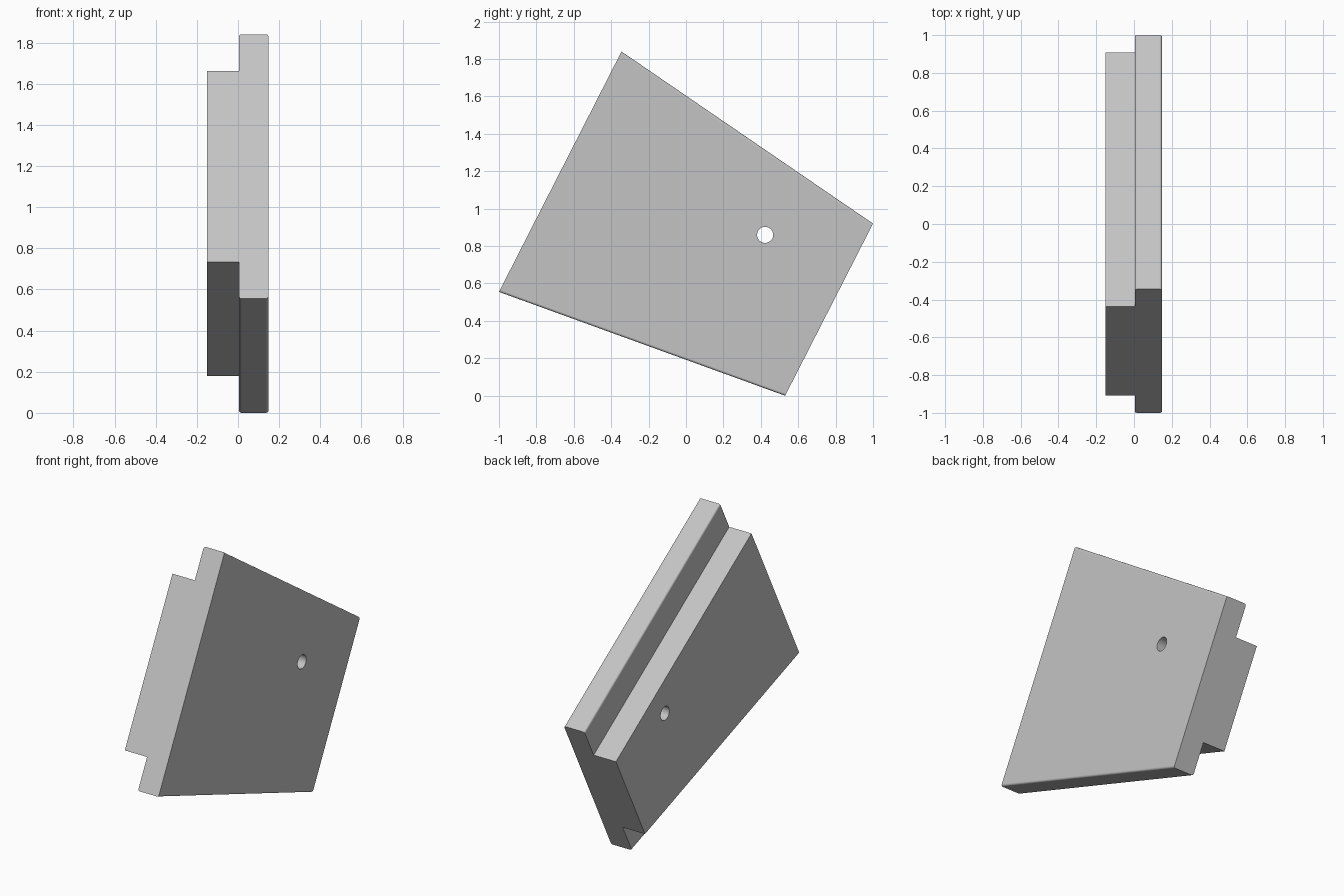
import bpy
import bmesh
import math
from mathutils import Vector

cube = bpy.data.objects.get("Cube")
if cube:
    bpy.data.objects.remove(cube, do_unlink=True)

grey = bpy.data.materials.new("plain grey")
grey.use_nodes = True
colour = (0.55, 0.55, 0.55, 1)
grey.diffuse_color = colour
grey.node_tree.nodes["Principled BSDF"].inputs["Base Color"].default_value = colour

# Ends of the slab: lower and upper corner (y, z) of each parallel end face
FRONT_END = (Vector((-1.0, 0.555)), Vector((-0.345, 1.84)))
REAR_END = (Vector((0.53, 0.0)), Vector((1.0, 0.92)))
OUTER, STEP, INNER = 0.148, 0.005, -0.15
INSET = 0.2
HOLES = [(-0.52, 0.86), (0.423, 0.86)]

# Stepped profile: x, which long edge (0 lower, 1 upper), inset from that edge
PROFILE = [(OUTER, 0, 0), (OUTER, 1, 0), (STEP, 1, 0), (STEP, 1, INSET),
           (INNER, 1, INSET), (INNER, 0, INSET), (STEP, 0, INSET), (STEP, 0, 0)]


def add_object(name, bm):
    bmesh.ops.recalc_face_normals(bm, faces=bm.faces)
    mesh = bpy.data.meshes.new(name)
    bm.to_mesh(mesh)
    bm.free()
    mesh.materials.append(grey)
    obj = bpy.data.objects.new(name, mesh)
    bpy.context.collection.objects.link(obj)
    return obj


def end_ring(bm, end):
    along = (end[1] - end[0]).normalized()
    ring = []
    for x, edge, inset in PROFILE:
        p = end[edge] + along * (-inset if edge else inset)
        ring.append(bm.verts.new((x, p.x, p.y)))
    return ring


# Stepped slab, joined from one end profile to the other
bm = bmesh.new()
front, rear = end_ring(bm, FRONT_END), end_ring(bm, REAR_END)
bm.faces.new(front)
bm.faces.new(rear)
for i in range(len(front)):
    j = (i + 1) % len(front)
    bm.faces.new((front[i], front[j], rear[j], rear[i]))

# Small rounds along the long edges of the wide plate
rounded = [bm.edges.get((front[i], rear[i]))
           for i, point in enumerate(PROFILE) if point[2] == 0]
bmesh.ops.bevel(bm, geom=rounded, offset=0.013, segments=4, profile=0.5,
                affect='EDGES', clamp_overlap=True)
slab = add_object("stepped_slab", bm)

# Two round through holes
bpy.context.view_layer.objects.active = slab
slab.select_set(True)
for n, (y, z) in enumerate(HOLES):
    bm = bmesh.new()
    bmesh.ops.create_cone(bm, cap_ends=True, segments=40,
                          radius1=0.043, radius2=0.043, depth=1)
    for v in bm.verts:
        v.co = Vector((v.co.z, y + v.co.x, z + v.co.y))
    cutter = add_object(f"hole_cutter_{n + 1}", bm)
    cutter.hide_render = True
    cut = slab.modifiers.new("hole", 'BOOLEAN')
    cut.operation = 'DIFFERENCE'
    cut.solver = 'EXACT'
    cut.object = cutter
    bpy.ops.object.modifier_apply(modifier=cut.name)
    bpy.data.objects.remove(cutter, do_unlink=True)

# Smooth rounds and holes, flat main faces
bpy.ops.object.shade_smooth_by_angle(angle=math.radians(30))
weighted = slab.modifiers.new("flat main faces", 'WEIGHTED_NORMAL')
weighted.keep_sharp = True
